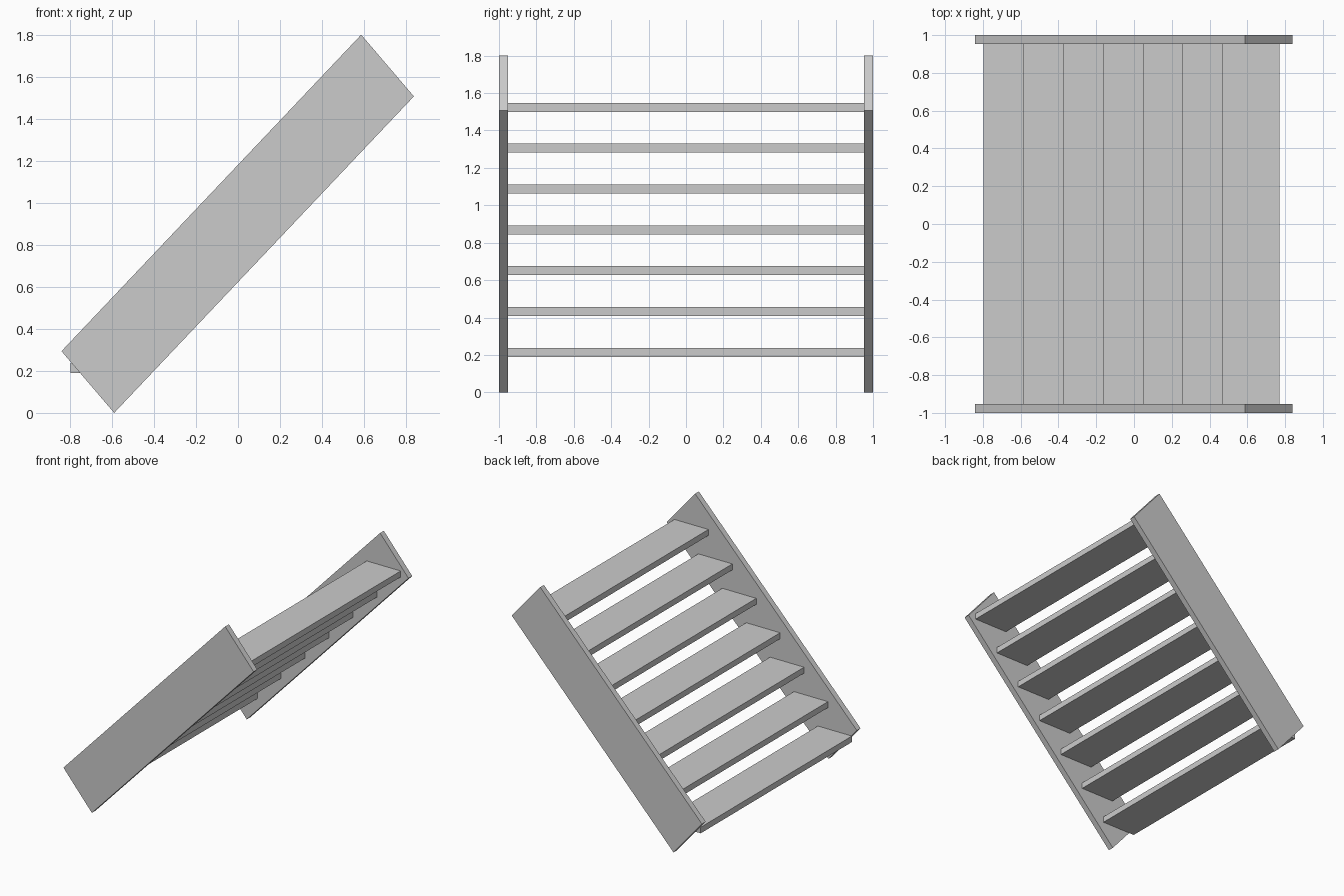
import bpy
import bmesh

cube = bpy.data.objects.get("Cube")
if cube:
    bpy.data.objects.remove(cube, do_unlink=True)

grey = bpy.data.materials.new("light_grey")
grey.use_nodes = True
colour = (0.6, 0.6, 0.6, 1)
grey.diffuse_color = colour
grey.node_tree.nodes["Principled BSDF"].inputs["Base Color"].default_value = colour


def extruded(name, profile, y0, y1):
    """Extrude an (x, z) outline from y0 to y1."""
    bm = bmesh.new()
    face = bm.faces.new([bm.verts.new((x, y0, z)) for x, z in profile])
    result = bmesh.ops.extrude_face_region(bm, geom=[face])
    verts = [v for v in result["geom"] if isinstance(v, bmesh.types.BMVert)]
    bmesh.ops.translate(bm, verts=verts, vec=(0, y1 - y0, 0))
    bmesh.ops.recalc_face_normals(bm, faces=bm.faces)
    mesh = bpy.data.meshes.new(name)
    bm.to_mesh(mesh)
    bm.free()
    mesh.materials.append(grey)
    obj = bpy.data.objects.new(name, mesh)
    bpy.context.collection.objects.link(obj)
    return obj


# Sloping side boards
inner, outer = 0.953, 1.0
board = [(-0.59, 0), (0.838, 1.508), (0.587, 1.802), (-0.841, 0.294)]
extruded("front_stringer", board, -outer, -inner)
extruded("back_stringer", board, inner, outer)

# Level treads between the boards
tread_count = 7
depth, thickness = 0.30, 0.048
for i in range(tread_count):
    x = -0.797 + i * 0.211
    z = 0.19 + i * 0.2183
    outline = [(x, z), (x + depth, z), (x + depth, z + thickness), (x, z + thickness)]
    extruded(f"tread_{i + 1}", outline, -inner, inner)
